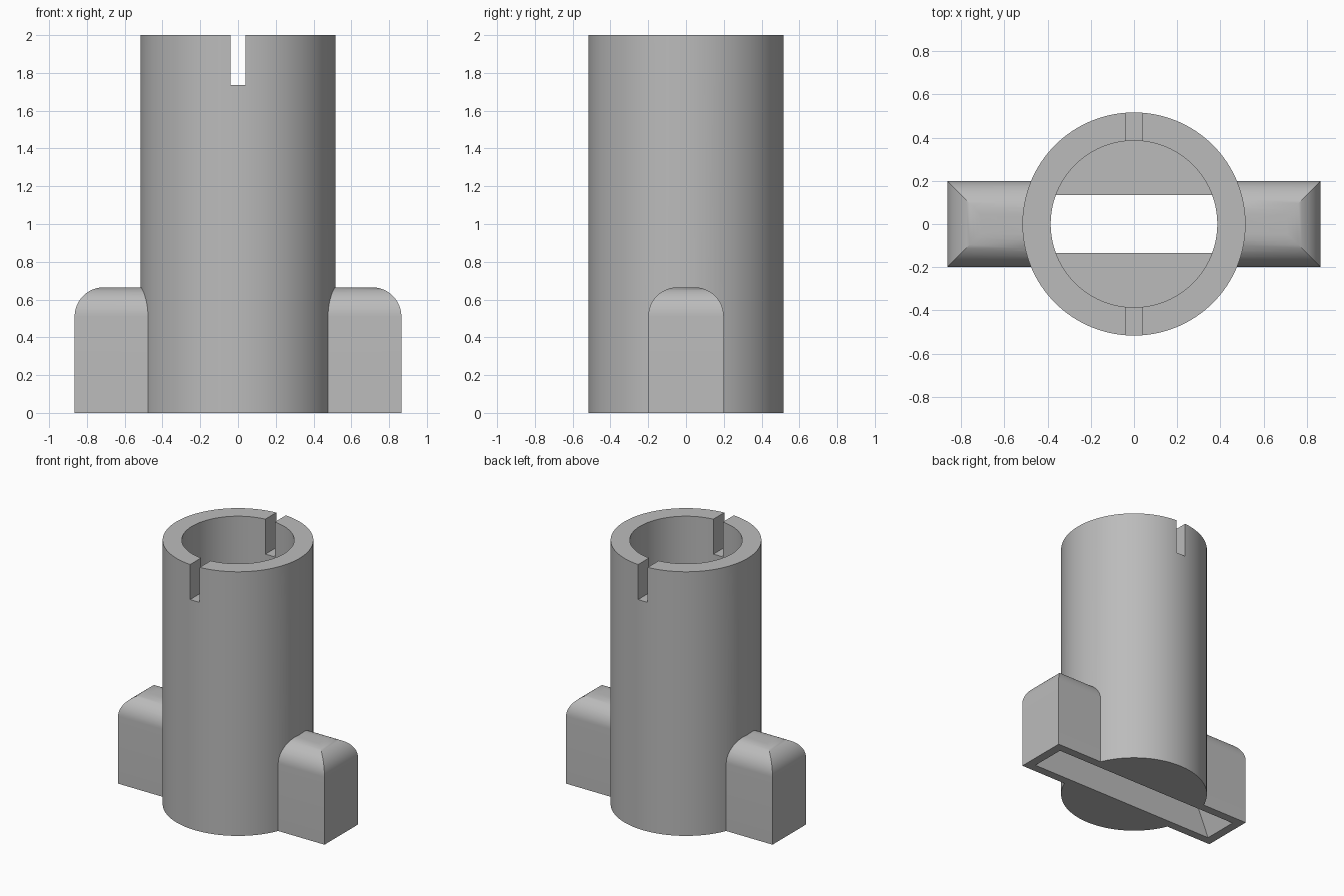
import bpy, bmesh
from math import cos, sin, pi, radians

cube = bpy.data.objects.get("Cube")
if cube:
    bpy.data.objects.remove(cube, do_unlink=True)

R_OUT, R_IN, HEIGHT = 0.517, 0.386, 2.0
FLOOR = 0.6                      # bottom of the bore, top of the cavity
LUG_X, LUG_Y, LUG_Z, FILLET = 0.865, 0.2, 0.665, 0.155

grey = bpy.data.materials.new("plain grey")
grey.use_nodes = True
colour = (0.5, 0.5, 0.5, 1)
grey.diffuse_color = colour
grey.node_tree.nodes["Principled BSDF"].inputs["Base Color"].default_value = colour


def loft(name, rings):
    """Solid skinned through closed rings of points, capped at both ends."""
    bm = bmesh.new()
    loops = [[bm.verts.new(p) for p in ring] for ring in rings]
    n = len(loops[0])
    for a, b in zip(loops, loops[1:]):
        for i in range(n):
            j = (i + 1) % n
            bm.faces.new((a[i], a[j], b[j], b[i]))
    bm.faces.new(loops[0][::-1])
    bm.faces.new(loops[-1])
    bmesh.ops.recalc_face_normals(bm, faces=bm.faces)
    mesh = bpy.data.meshes.new(name)
    bm.to_mesh(mesh)
    bm.free()
    mesh.materials.append(grey)
    obj = bpy.data.objects.new(name, mesh)
    bpy.context.collection.objects.link(obj)
    return obj


def rect(hx, hy, z):
    return [(-hx, -hy, z), (hx, -hy, z), (hx, hy, z), (-hx, hy, z)]


def circle(r, z, n=128):
    return [(r * cos(2 * pi * i / n), r * sin(2 * pi * i / n), z) for i in range(n)]


def combine(target, tool, operation):
    mod = target.modifiers.new(tool.name, "BOOLEAN")
    mod.operation, mod.solver, mod.object = operation, "EXACT", tool
    bpy.ops.object.select_all(action="DESELECT")
    bpy.context.view_layer.objects.active = target
    target.select_set(True)
    bpy.ops.object.modifier_apply(modifier=mod.name)
    bpy.data.objects.remove(tool, do_unlink=True)


# Round body
body = loft("tube_with_lugs", [circle(R_OUT, 0), circle(R_OUT, HEIGHT)])

# Bar forming both side lugs, with rounded, mitred top edges
STEPS = 14
rings = [rect(LUG_X, LUG_Y, 0)]
for i in range(STEPS + 1):
    a = pi / 2 * i / STEPS
    inset = FILLET * (1 - cos(a))
    rings.append(rect(LUG_X - inset, LUG_Y - inset, LUG_Z - FILLET + FILLET * sin(a)))
combine(body, loft("lug_bar", rings), "UNION")

# Bore from above
combine(body, loft("bore", [circle(R_IN, FLOOR), circle(R_IN, HEIGHT + 0.1)]), "DIFFERENCE")

# Long tapered cavity from below, opening into the bore
combine(body, loft("cavity", [rect(0.82, 0.135, -0.05), rect(0.53, 0.135, FLOOR + 0.02)]), "DIFFERENCE")

# Notch across the top rim, front and back
combine(body, loft("rim_notch", [rect(0.04, 0.7, 1.735), rect(0.04, 0.7, HEIGHT + 0.1)]), "DIFFERENCE")

bpy.ops.object.select_all(action="DESELECT")
body.select_set(True)
bpy.context.view_layer.objects.active = body
bpy.ops.object.shade_smooth_by_angle(angle=radians(25))
